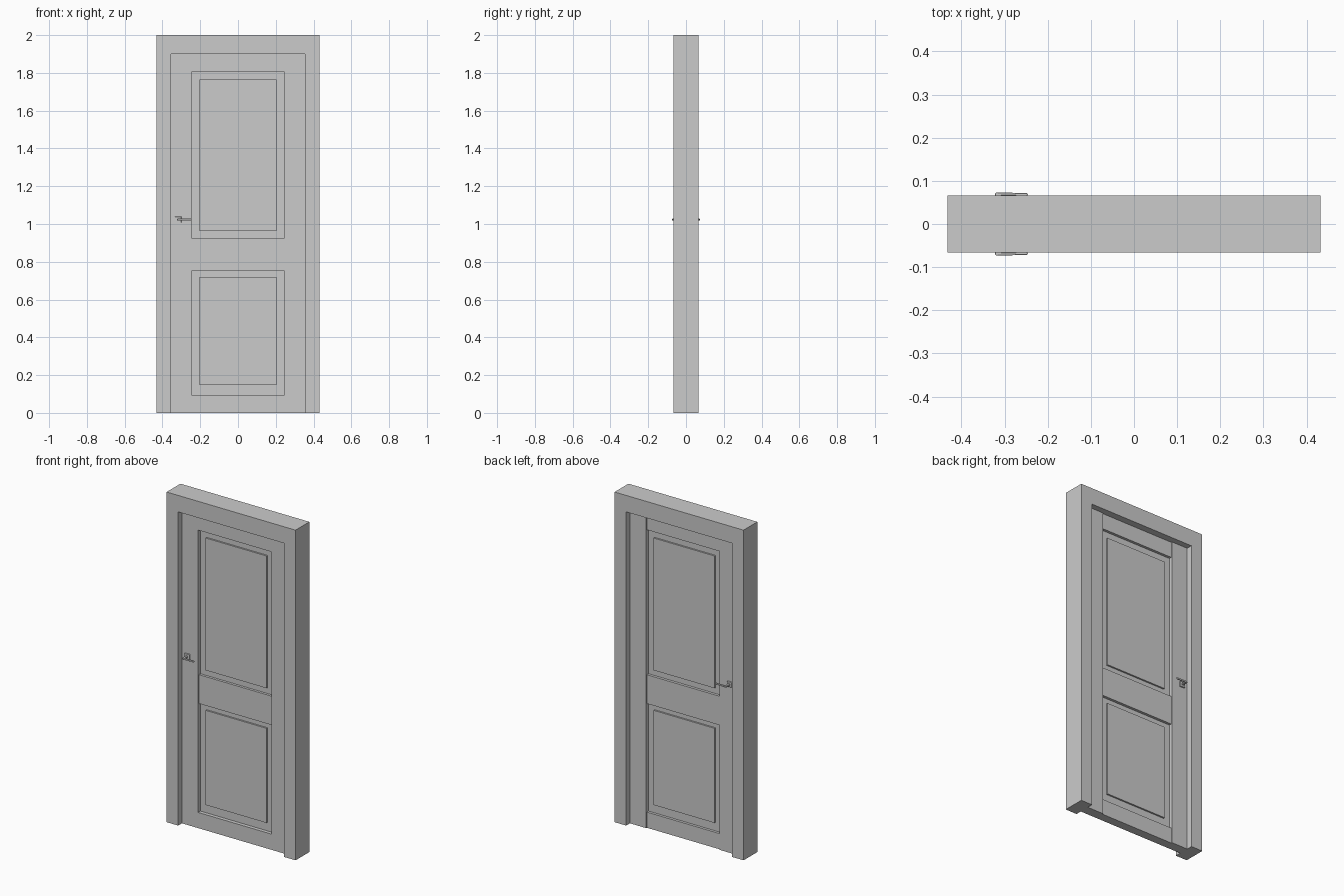
import bpy, bmesh

if "Cube" in bpy.data.objects:
    bpy.data.objects.remove(bpy.data.objects["Cube"])


def prism(name, pts, lo, hi, axis="y", bevel=0.0):
    """Extrude a 2D outline: (x, z) along y, or (x, y) along z."""
    bm = bmesh.new()
    if axis == "y":
        verts = [bm.verts.new((a, lo, b)) for a, b in pts]
        step = (0, hi - lo, 0)
    else:
        verts = [bm.verts.new((a, b, lo)) for a, b in pts]
        step = (0, 0, hi - lo)
    face = bm.faces.new(verts)
    ext = bmesh.ops.extrude_face_region(bm, geom=[face], use_keep_orig=True)
    moved = [v for v in ext["geom"] if isinstance(v, bmesh.types.BMVert)]
    bmesh.ops.translate(bm, verts=moved, vec=step)
    bmesh.ops.recalc_face_normals(bm, faces=bm.faces)
    me = bpy.data.meshes.new(name)
    bm.to_mesh(me)
    bm.free()
    ob = bpy.data.objects.new(name, me)
    bpy.context.collection.objects.link(ob)
    if bevel:
        mod = ob.modifiers.new("edge", "BEVEL")
        mod.width = bevel
        mod.segments = 1
    return ob


def box(name, x0, x1, y0, y1, z0, z1, bevel=0.0):
    return prism(name, [(x0, z0), (x1, z0), (x1, z1), (x0, z1)], y0, y1, "y", bevel)


W, OPEN, PANEL, FIELD = 0.432, 0.355, 0.246, 0.204
FACE = 0.030

# Door frame: two jambs and a head in one outline
prism("door_frame", [(-W, 0), (-OPEN, 0), (-OPEN, 1.9), (OPEN, 1.9),
                     (OPEN, 0), (W, 0), (W, 2), (-W, 2)], -0.066, 0.066)

# Stiles on both sides of the leaf
for side, s in (("left", -1), ("right", 1)):
    x0, x1 = sorted((s * PANEL, s * OPEN))
    box(side + "_stile", x0, x1, -FACE, FACE, 0, 1.9)

# Rails, set slightly back from the stiles on the rear
for name, front, z0, z1 in (("bottom_rail", -FACE, 0, 0.095),
                            ("middle_rail", -0.023, 0.752, 0.927),
                            ("top_rail", -FACE, 1.805, 1.9)):
    box(name, -PANEL, PANEL, front, 0.024, z0, z1)

# Recessed panels with a raised field showing on both faces
for name, z0, z1, f0, f1 in (("lower", 0.095, 0.752, 0.147, 0.720),
                             ("upper", 0.927, 1.805, 0.963, 1.764)):
    box(name + "_panel", -PANEL, PANEL, -0.008, 0.008, z0, z1)
    box(name + "_panel_field", -FIELD, FIELD, -0.018, 0.018, f0, f1)

# Handles, mirrored front and back: square rosette, neck and bent lever
lever = [(-0.322, 0.036), (-0.322, 0.071), (-0.319, 0.0735), (-0.249, 0.0715),
         (-0.246, 0.070), (-0.247, 0.065), (-0.309, 0.0665), (-0.311, 0.036)]
for side, s in (("front", -1), ("back", 1)):
    y0, y1 = sorted((s * 0.029, s * 0.037))
    box(side + "_handle_rosette", -0.334, -0.299, y0, y1, 1.007, 1.039, 0.0015)
    prism(side + "_handle_lever", [(x, s * y) for x, y in lever], 1.018, 1.028, "z", 0.001)
